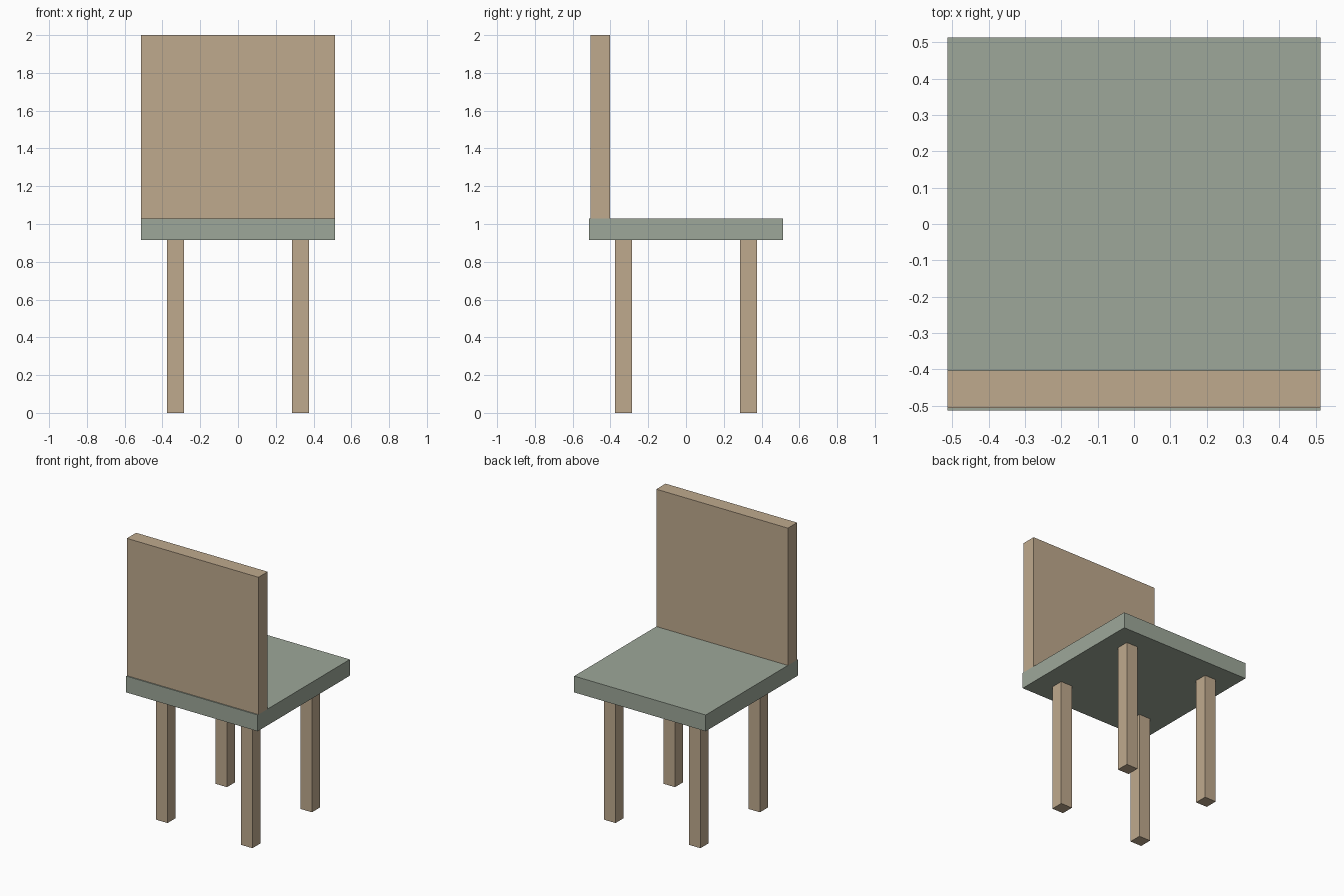
import bpy

if "Cube" in bpy.data.objects:
    bpy.data.objects.remove(bpy.data.objects["Cube"])


def material(name, color):
    m = bpy.data.materials.new(name)
    m.diffuse_color = color
    m.use_nodes = True
    m.node_tree.nodes["Principled BSDF"].inputs["Base Color"].default_value = m.diffuse_color
    return m


def box(name, lo, hi, mat):
    """Axis-aligned box between two opposite corners."""
    bpy.ops.mesh.primitive_cube_add(size=1, location=[(a + b) / 2 for a, b in zip(lo, hi)])
    ob = bpy.context.object
    ob.name = name
    ob.scale = [b - a for a, b in zip(lo, hi)]
    bpy.ops.object.transform_apply(location=False, rotation=False, scale=True)
    ob.data.materials.append(mat)
    return ob


wood = material("wood", (0.52, 0.40, 0.27, 1))
fabric = material("fabric", (0.34, 0.39, 0.32, 1))

HALF = 0.514                        # half width of the seat
SEAT_BOTTOM, SEAT_TOP = 0.915, 1.03
LEG_POS, LEG_HALF = 0.332, 0.045    # leg centre and half thickness

# Seat slab and upright backrest
box("seat", (-HALF, -HALF, SEAT_BOTTOM), (HALF, HALF, SEAT_TOP), fabric)
box("backrest", (-HALF, -0.506, SEAT_TOP), (HALF, -0.403, 2.0), wood)

# Four square legs
for y_name, sy in (("front", -1), ("back", 1)):
    for x_name, sx in (("left", -1), ("right", 1)):
        x, y = sx * LEG_POS, sy * LEG_POS
        box(f"{y_name}_{x_name}_leg",
            (x - LEG_HALF, y - LEG_HALF, 0),
            (x + LEG_HALF, y + LEG_HALF, SEAT_BOTTOM), wood)
